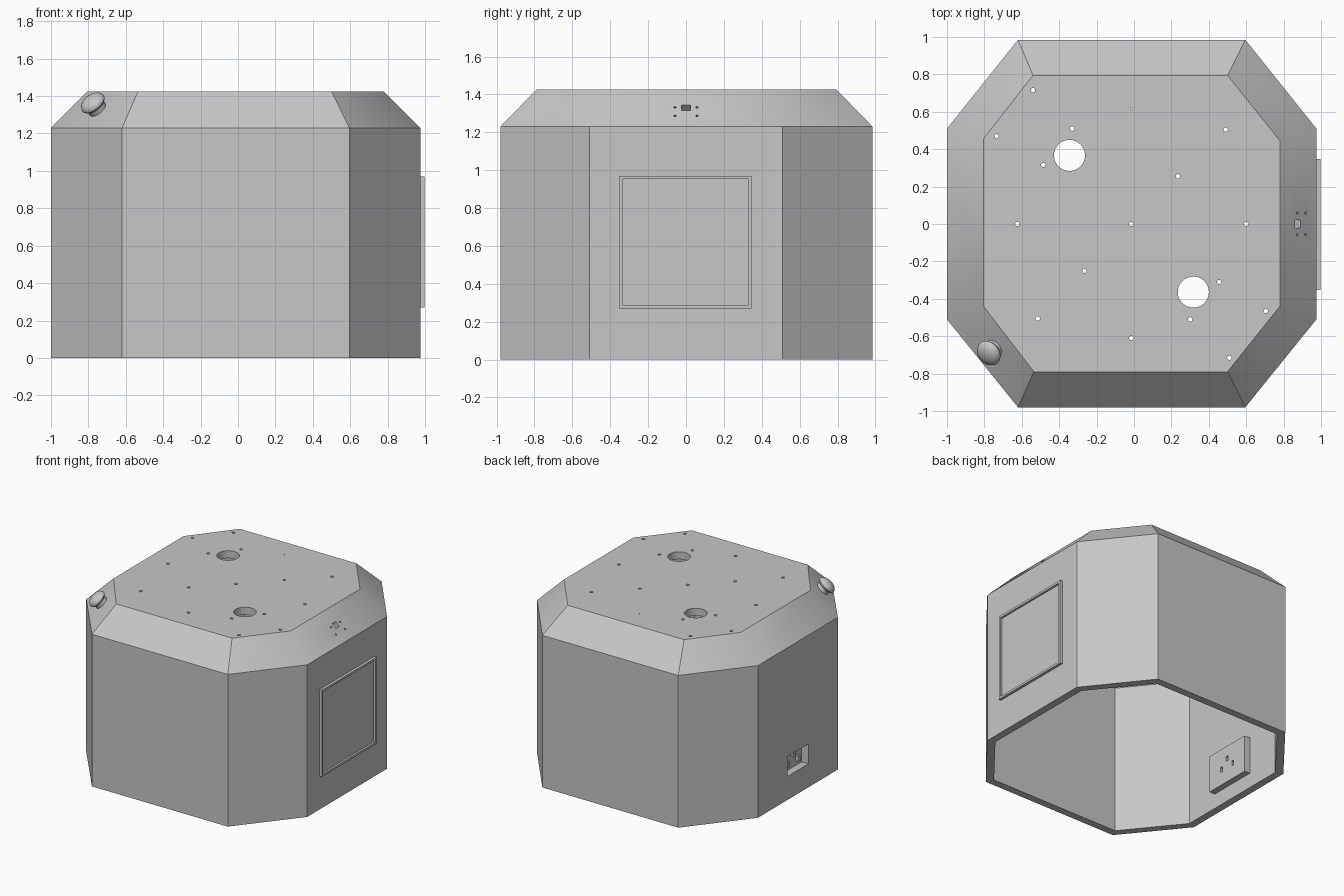
import bpy, bmesh, math
from mathutils import Vector, Matrix

if "Cube" in bpy.data.objects:
    bpy.data.objects.remove(bpy.data.objects["Cube"])

grey = bpy.data.materials.new("light_grey")
grey.diffuse_color = (0.57, 0.57, 0.57, 1)
grey.use_nodes = True
grey.node_tree.nodes["Principled BSDF"].inputs["Base Color"].default_value = grey.diffuse_color

WALL = 0.06
EAVE, TOP = 1.23, 1.425
BASE_RING = [(-0.62, -0.98), (0.595, -0.98), (0.975, -0.51), (0.975, 0.51),
             (0.595, 0.985), (-0.62, 0.985), (-1.0, 0.51), (-1.0, -0.51)]
TOP_RING = [(-0.535, -0.79), (0.5, -0.79), (0.78, -0.44), (0.78, 0.445),
            (0.5, 0.795), (-0.54, 0.795), (-0.805, 0.455), (-0.805, -0.44)]


def finish(bm, name):
    bmesh.ops.recalc_face_normals(bm, faces=bm.faces)
    mesh = bpy.data.meshes.new(name)
    bm.to_mesh(mesh)
    bm.free()
    mesh.materials.append(grey)
    ob = bpy.data.objects.new(name, mesh)
    bpy.context.collection.objects.link(ob)
    return ob


def smooth(ob):
    bpy.ops.object.select_all(action='DESELECT')
    ob.select_set(True)
    bpy.context.view_layer.objects.active = ob
    bpy.ops.object.shade_smooth_by_angle(angle=math.radians(30))


def inset(ring, d):
    """Offset a counter-clockwise outline inward by d."""
    out = []
    for i, p in enumerate(ring):
        a, b, c = Vector(ring[i - 1]), Vector(p), Vector(ring[(i + 1) % len(ring)])
        u, v = (b - a).normalized(), (c - b).normalized()
        n1, n2 = Vector((-u.y, u.x)), Vector((-v.y, v.x))
        out.append(tuple(b + d * (n1 + n2) / (1 + n1.dot(n2))))
    return out


def loft(name, layers):
    """Solid through stacked outlines given as (outline, z)."""
    bm = bmesh.new()
    rings = [[bm.verts.new((x, y, z)) for x, y in ring] for ring, z in layers]
    for lo, hi in zip(rings, rings[1:]):
        for i in range(len(lo)):
            j = (i + 1) % len(lo)
            bm.faces.new((lo[i], lo[j], hi[j], hi[i]))
    bm.faces.new(rings[0][::-1])
    bm.faces.new(rings[-1])
    return finish(bm, name)


def add_box(bm, center, size, rot=Matrix()):
    m = Matrix.Translation(center) @ rot @ Matrix.Diagonal((*size, 1))
    return bmesh.ops.create_cube(bm, size=1, matrix=m)["verts"]


def add_rod(bm, center, axis, radius, length, sides):
    rot = Vector(axis).to_track_quat('Z', 'Y').to_matrix().to_4x4()
    bmesh.ops.create_cone(bm, cap_ends=True, segments=sides, radius1=radius, radius2=radius,
                          depth=length, matrix=Matrix.Translation(center) @ rot)


def boolean(ob, cutter, op):
    cutter.hide_render = True
    mod = ob.modifiers.new(op.lower(), 'BOOLEAN')
    mod.object, mod.operation, mod.solver = cutter, op, 'EXACT'
    bpy.ops.object.select_all(action='DESELECT')
    bpy.context.view_layer.objects.active = ob
    ob.select_set(True)
    bpy.ops.object.modifier_apply(modifier=mod.name)
    bpy.data.objects.remove(cutter)


# Hollow octagonal housing with a chamfered lid and an open bottom
housing = loft("housing", [(BASE_RING, 0), (BASE_RING, EAVE), (TOP_RING, TOP)])
inner = inset(BASE_RING, WALL)
cavity = loft("cavity", [(inner, -0.1), (inner, EAVE - WALL * 0.414),
                         (inset(TOP_RING, WALL * 0.414), TOP - WALL)])
boolean(housing, cavity, 'DIFFERENCE')

# Power socket block on the inside of the left wall
bm = bmesh.new()
add_box(bm, (-0.93, 0.0, 0.27), (0.08, 0.40, 0.30))
boolean(housing, finish(bm, "socket_block"), 'UNION')

# Openings: socket recess and its three slots
bm = bmesh.new()
add_box(bm, (-1.0, 0.0, 0.27), (0.12, 0.27, 0.16))
for y, z in [(0, 0.315), (-0.065, 0.25), (0.065, 0.25)]:
    add_box(bm, (-0.915, y, z), (0.11, 0.022, 0.04))

# Openings: two cable holes and the screw holes in the lid
for x, y in [(-0.345, 0.367), (0.317, -0.364)]:
    add_rod(bm, (x, y, TOP), (0, 0, 1), 0.083, 0.3, 48)
screws = [(-0.54, 0.715), (-0.735, 0.47), (-0.33, 0.51), (-0.485, 0.315), (0.49, 0.505),
          (0.235, 0.255), (-0.625, 0), (-0.015, 0), (0.6, 0), (-0.265, -0.25),
          (-0.515, -0.505), (-0.015, -0.61), (0.455, -0.31), (0.3, -0.51),
          (0.705, -0.465), (0.51, -0.715)]
for x, y in screws:
    add_rod(bm, (x, y, TOP), (0, 0, 1), 0.012, 0.3, 16)
add_rod(bm, (-0.015, 0.615, TOP), (0, 0, 1), 0.005, 0.3, 12)

# Openings: sensor window and four screw holes in the right chamfer
slope = Matrix.Rotation(math.radians(45), 4, 'Y')
add_box(bm, (0.875, 0, 1.33), (0.042, 0.045, 0.3), slope)
for x in (0.873, 0.918):
    for y in (-0.058, 0.058):
        add_rod(bm, (x, y, 2.205 - x), (1, 0, 1), 0.007, 0.3, 12)
boolean(housing, finish(bm, "opening_cutter"), 'DIFFERENCE')
smooth(housing)

# Screen on the right wall: thin frame around a recessed panel
bm = bmesh.new()
add_box(bm, (0.9785, -0.003, 0.62), (0.037, 0.70, 0.70))
bm.faces.ensure_lookup_table()
front = max(bm.faces, key=lambda f: f.calc_center_median().x)
bmesh.ops.inset_region(bm, faces=[front], thickness=0.025)
rim = bmesh.ops.extrude_discrete_faces(bm, faces=[front])["faces"][0]
bmesh.ops.translate(bm, verts=rim.verts, vec=(-0.016, 0, 0))
finish(bm, "screen")

# Mushroom push button on the front left chamfer
profile = [(0, -0.03), (0.052, -0.03), (0.052, 0.035), (0.064, 0.042), (0.071, 0.052),
           (0.071, 0.060), (0.064, 0.074), (0.050, 0.085), (0.028, 0.093), (0, 0.096)]
bm = bmesh.new()
pts = [bm.verts.new((r, 0, h)) for r, h in profile]
edges = [bm.edges.new(e) for e in zip(pts, pts[1:])]
bmesh.ops.spin(bm, geom=pts + edges, cent=(0, 0, 0), axis=(0, 0, 1),
               angle=math.tau, steps=32, use_merge=True)
bmesh.ops.remove_doubles(bm, verts=bm.verts, dist=0.0005)
button = finish(bm, "push_button")
axis = Vector((-0.55, -0.445, 0.707)).normalized()
button.data.transform(Matrix.Translation((-0.745, -0.665, 1.322))
                      @ axis.to_track_quat('Z', 'Y').to_matrix().to_4x4())
smooth(button)
